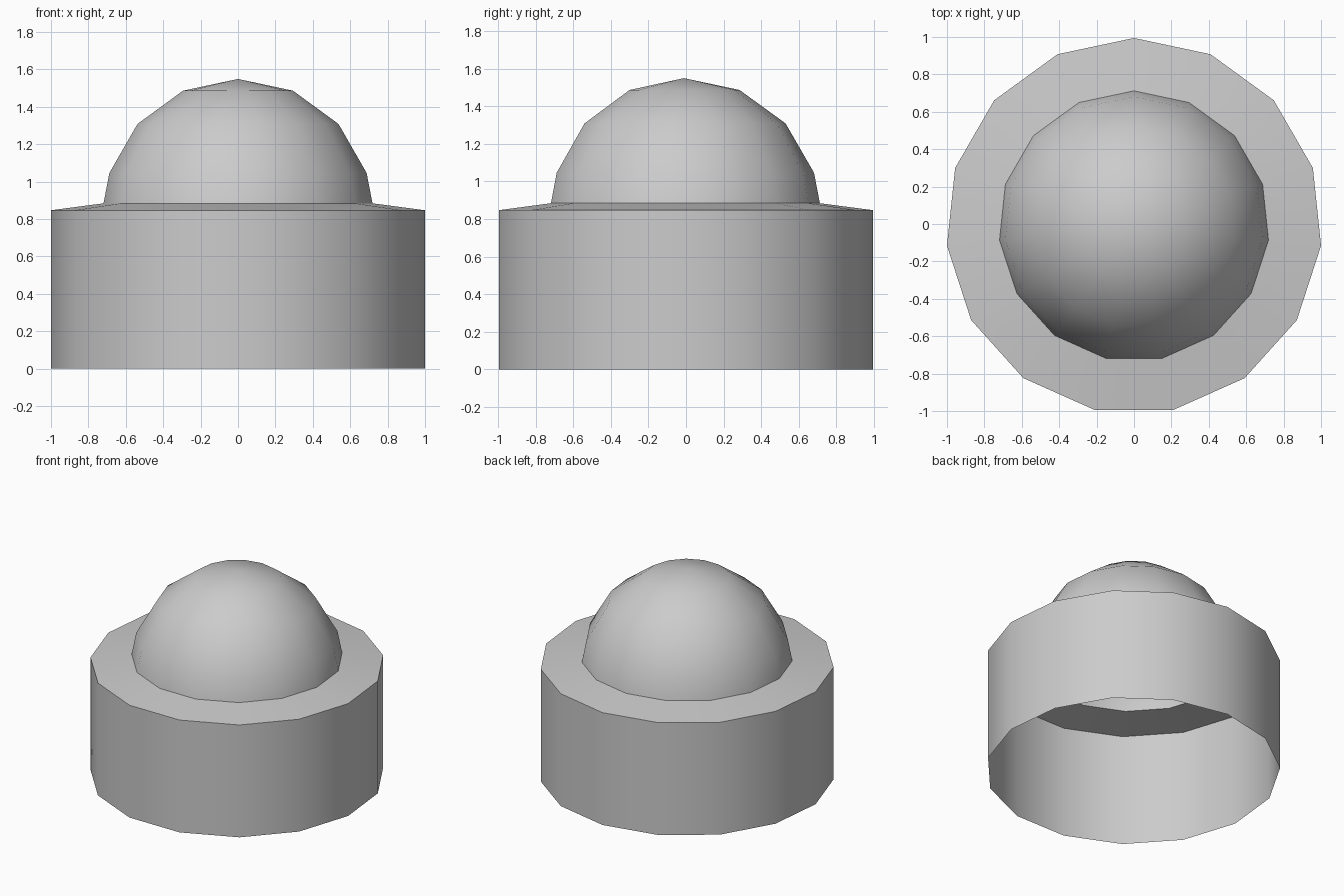
import bpy, bmesh, math

if "Cube" in bpy.data.objects:
    bpy.data.objects.remove(bpy.data.objects["Cube"])

SIDES = 15
CENTRE_Y = -0.011   # a 15-sided ring is lopsided in y, so shift to centre its bounds


def ring_angle(i):
    return math.pi / 2 + i * 2 * math.pi / SIDES


def revolve(name, profile):
    """Open shell turned around z from (radius, z) points, first vertex facing +y."""
    bm = bmesh.new()
    rings = []
    for r, z in profile:
        count = SIDES if r > 0 else 1
        rings.append([bm.verts.new((r * math.cos(ring_angle(i)),
                                    r * math.sin(ring_angle(i)) + CENTRE_Y, z))
                      for i in range(count)])
    for low, high in zip(rings, rings[1:]):
        for i in range(SIDES):
            j = (i + 1) % SIDES
            if len(high) == 1:
                bm.faces.new((low[i], low[j], high[0]))
            else:
                bm.faces.new((low[i], low[j], high[j], high[i]))
    mesh = bpy.data.meshes.new(name)
    bm.to_mesh(mesh)
    bm.free()
    obj = bpy.data.objects.new(name, mesh)
    bpy.context.collection.objects.link(obj)
    bpy.ops.object.select_all(action='DESELECT')
    obj.select_set(True)
    bpy.context.view_layer.objects.active = obj
    bpy.ops.object.shade_smooth_by_angle(angle=math.radians(35))


# Open-bottomed collar with its gently sloping shoulder, then the dome
R, MID_Z = 0.727, 0.822
dome = [(R * math.sin(math.radians(a)), MID_Z + R * math.cos(math.radians(a)))
        for a in (72, 48, 24)]
revolve("domed_cap", [(1.0055, 0), (1.0055, 0.847), (0.723, 0.884)]
        + dome + [(0, MID_Z + R)])
